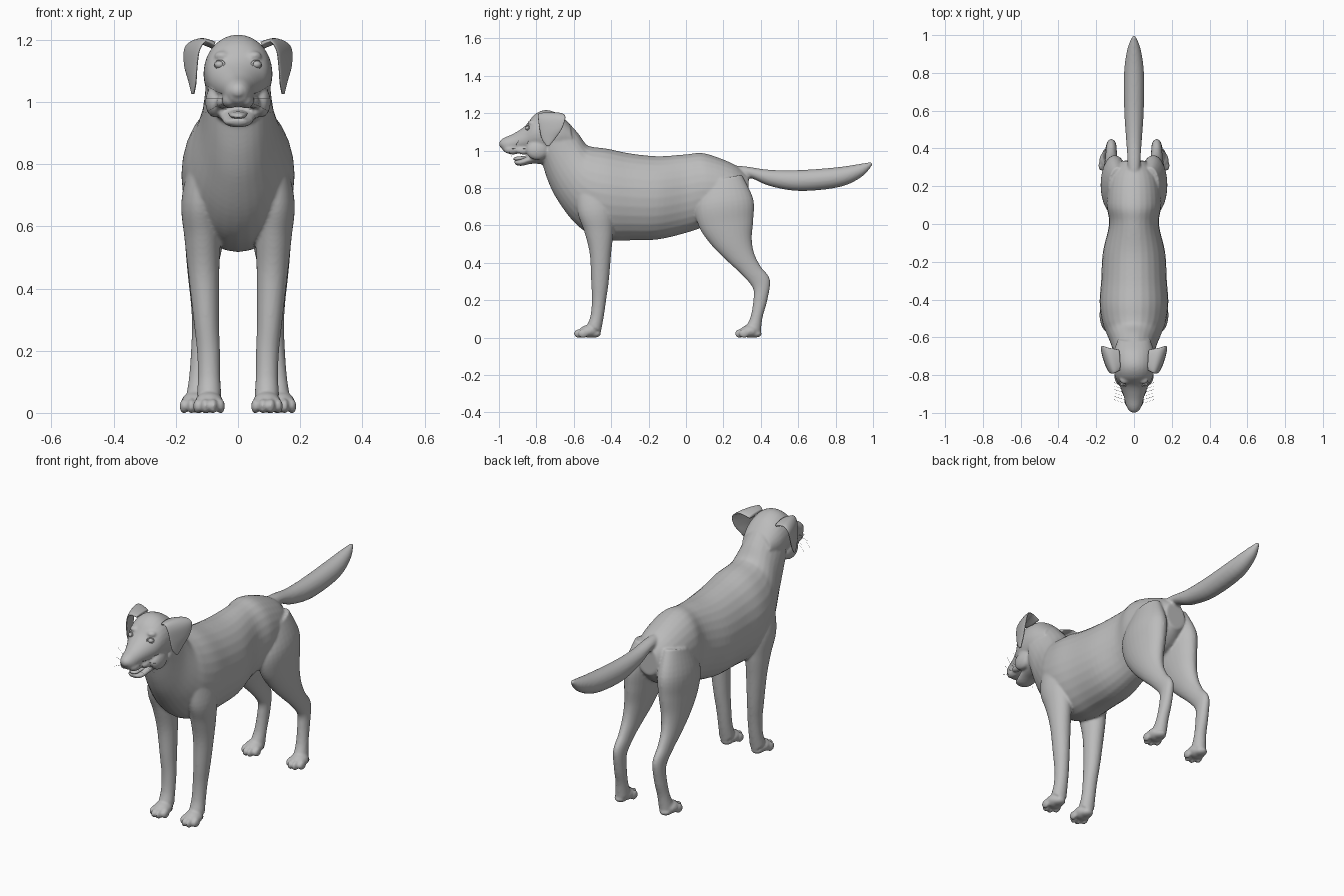
import bpy, bmesh, math
from mathutils import Vector, Matrix

grey = bpy.data.materials.new("coat_grey")
grey.diffuse_color = (0.5, 0.5, 0.5, 1)


def catmull(p, t):
    a, b, c, d = p
    return 0.5 * (2 * b + (c - a) * t + (2 * a - 5 * b + 4 * c - d) * t * t + (3 * b - a - 3 * c + d) * t ** 3)


def loft(bm, rows, side=1, sub=5, n=28):
    """Skin of ellipses. Each row: x, y, z of one edge, x, y, z of the other, half width."""
    rows = [rows[0]] + rows + [rows[-1]]
    fine = []
    for i in range(1, len(rows) - 2):
        for k in range(sub):
            fine.append([catmull(q, k / sub) for q in zip(*rows[i - 1:i + 3])])
    fine.append(rows[-1])
    mids = [(Vector(r[:3]) + Vector(r[3:6])) / 2 for r in fine]
    rings = []
    for i, r in enumerate(fine):
        u = (Vector(r[3:6]) - Vector(r[:3])) / 2
        tangent = mids[min(i + 1, len(mids) - 1)] - mids[max(i - 1, 0)]
        v = u.cross(tangent).normalized() * r[6]
        ring = []
        for k in range(n):
            a = math.tau * k / n
            p = mids[i] + u * math.cos(a) + v * math.sin(a)
            ring.append(bm.verts.new((p.x * side, p.y, p.z)))
        rings.append(ring)
    for r, s in zip(rings, rings[1:]):
        for k in range(n):
            bm.faces.new((r[k], r[(k + 1) % n], s[(k + 1) % n], s[k]))
    bm.faces.new(rings[0])
    bm.faces.new(rings[-1])


def flat(rows, x=0):
    """Rows given in the side plane: y, z, y, z, half width."""
    return [(x, a, b, x, c, d, w) for a, b, c, d, w in rows]


def ball(bm, centre, radii):
    m = Matrix.Translation(centre) @ Matrix.Diagonal((*radii, 1))
    bmesh.ops.create_uvsphere(bm, u_segments=24, v_segments=16, radius=1, matrix=m)


def finish(bm, name):
    bmesh.ops.recalc_face_normals(bm, faces=bm.faces)
    mesh = bpy.data.meshes.new(name)
    bm.to_mesh(mesh)
    bm.free()
    mesh.materials.append(grey)
    mesh.shade_smooth()
    ob = bpy.data.objects.new(name, mesh)
    bpy.context.collection.objects.link(ob)
    return ob


body = bmesh.new()

# Trunk and neck, rump to throat: underside point, back point
loft(body, flat([
    (.335, .72, .335, .87, .06), (.25, .64, .25, .93, .125), (.12, .60, .10, .985, .145),
    (0, .56, 0, .98, .132), (-.15, .525, -.15, .97, .165), (-.30, .52, -.30, .985, .174),
    (-.41, .52, -.42, 1.01, .182), (-.52, .555, -.50, 1.02, .17), (-.61, .63, -.535, 1.035, .148),
    (-.69, .74, -.575, 1.09, .122), (-.735, .83, -.62, 1.14, .11), (-.765, .92, -.67, 1.18, .104)]))

# Skull and muzzle
loft(body, flat([
    (-.60, 1.0, -.62, 1.14, .085), (-.68, .97, -.68, 1.195, .108), (-.75, .97, -.75, 1.217, .11),
    (-.81, .985, -.81, 1.192, .10), (-.86, .99, -.86, 1.132, .075), (-.90, .99, -.92, 1.092, .055),
    (-.95, .985, -.97, 1.07, .042), (-.98, 1.0, -.993, 1.055, .028)]))

# Lower jaw
loft(body, flat([
    (-.74, .925, -.74, 1.03, .08), (-.82, .93, -.825, .985, .06),
    (-.88, .918, -.885, .955, .046), (-.915, .925, -.918, .948, .028)]))

# Tail
loft(body, flat([
    (.27, .80, .25, .92, .04), (.33, .855, .32, .915, .034), (.45, .81, .45, .897, .042),
    (.61, .784, .61, .896, .052), (.82, .805, .80, .91, .052), (.94, .86, .92, .927, .034),
    (.998, .925, .99, .94, .008)]))

# Nose pad
ball(body, (0, -.978, 1.035), (.026, .022, .024))

front_leg = [
    (.11, -.59, .80, .11, -.43, .82, .045), (.122, -.58, .67, .122, -.39, .69, .06),
    (.115, -.545, .57, .115, -.388, .57, .058), (.11, -.515, .45, .11, -.40, .45, .05),
    (.102, -.507, .30, .102, -.413, .30, .041), (.095, -.503, .20, .095, -.427, .20, .037),
    (.093, -.51, .12, .093, -.44, .11, .036), (.093, -.525, .075, .093, -.455, .03, .04)]
hind_leg = [
    (.085, .10, .82, .085, .30, .87, .05), (.10, .05, .70, .10, .36, .74, .074),
    (.105, .07, .59, .105, .36, .63, .068), (.112, .14, .49, .112, .352, .53, .056),
    (.118, .225, .405, .118, .365, .45, .042), (.12, .30, .335, .12, .40, .38, .032),
    (.12, .357, .265, .12, .449, .31, .028), (.122, .36, .20, .122, .435, .20, .029),
    (.127, .345, .11, .127, .41, .11, .031), (.132, .32, .06, .132, .40, .03, .036)]

for s in (1, -1):
    loft(body, front_leg, s)
    loft(body, hind_leg, s)
    # Paws: pad, heel and four toes
    for x, y in ((.093, -.52), (.137, .34)):
        ball(body, (s * x, y, .034), (.046, .05, .034))
        ball(body, (s * x, y + .03, .02), (.032, .035, .02))
        for dx, dy in ((-.037, -.03), (-.013, -.052), (.013, -.052), (.037, -.03)):
            ball(body, (s * (x + dx), y + dy, .022), (.014, .027, .024))
    # Upper lips, brows and buttocks
    ball(body, (s * .026, -.925, 1.005), (.026, .05, .026))
    ball(body, (s * .05, -.86, 1.0), (.02, .05, .022))
    ball(body, (s * .05, -.825, 1.148), (.026, .022, .016))
    ball(body, (s * .075, -.795, 1.0), (.03, .06, .05))

body_ob = finish(body, "body")
remesh = body_ob.modifiers.new("Blend", 'REMESH')
remesh.mode = 'VOXEL'
remesh.voxel_size = 0.0065
remesh.use_smooth_shade = True
smooth = body_ob.modifiers.new("Soften", 'SMOOTH')
smooth.factor = 0.5
smooth.iterations = 5

# Folded hanging ears: front edge, back edge
ear = [
    (.075, -.775, 1.185, .08, -.665, 1.18, .012), (.105, -.79, 1.195, .135, -.655, 1.195, .010),
    (.124, -.79, 1.165, .170, -.645, 1.175, .009), (.132, -.782, 1.11, .172, -.662, 1.12, .009),
    (.136, -.77, 1.06, .158, -.695, 1.07, .008), (.143, -.745, 1.025, .147, -.728, 1.028, .005)]
for s, label in ((1, "left"), (-1, "right")):
    bm = bmesh.new()
    loft(bm, ear, s)
    finish(bm, label + "_ear")
    # Eyeball with a thin lid ring
    bm = bmesh.new()
    ball(bm, (s * .059, -.843, 1.12), (.016, .016, .013))
    finish(bm, label + "_eye")
    bpy.ops.mesh.primitive_torus_add(
        location=(s * .059, -.848, 1.12), rotation=(math.radians(80), 0, s * math.radians(30)),
        major_radius=.016, minor_radius=.004, major_segments=24, minor_segments=8)
    lid = bpy.context.object
    lid.name = label + "_eyelid"
    lid.scale = (1, .8, 1)
    lid.data.materials.append(grey)
    lid.data.shade_smooth()
    # Whiskers
    curve = bpy.data.curves.new(label + "_whiskers", 'CURVE')
    curve.dimensions = '3D'
    curve.bevel_depth = 0.0006
    curve.bevel_resolution = 0
    for i in range(6):
        line = curve.splines.new('POLY')
        line.points.add(2)
        y, z = -.95 + .018 * i, 1.0 + .01 * (i % 3)
        tip = .035 * (i % 3 - 1)
        for p, (dx, dy, dz) in zip(line.points, ((.035, 0, 0), (.07, .008, tip * .4), (.105, .02, tip))):
            p.co = (s * dx, y + dy, z + dz, 1)
    curve.materials.append(grey)
    bpy.context.collection.objects.link(bpy.data.objects.new(label + "_whiskers", curve))

# Tongue
bm = bmesh.new()
loft(bm, flat([(-.80, .96, -.80, .985, .035), (-.86, .952, -.86, .972, .03),
               (-.90, .945, -.902, .968, .025), (-.922, .95, -.922, .96, .014)]))
finish(bm, "tongue")
